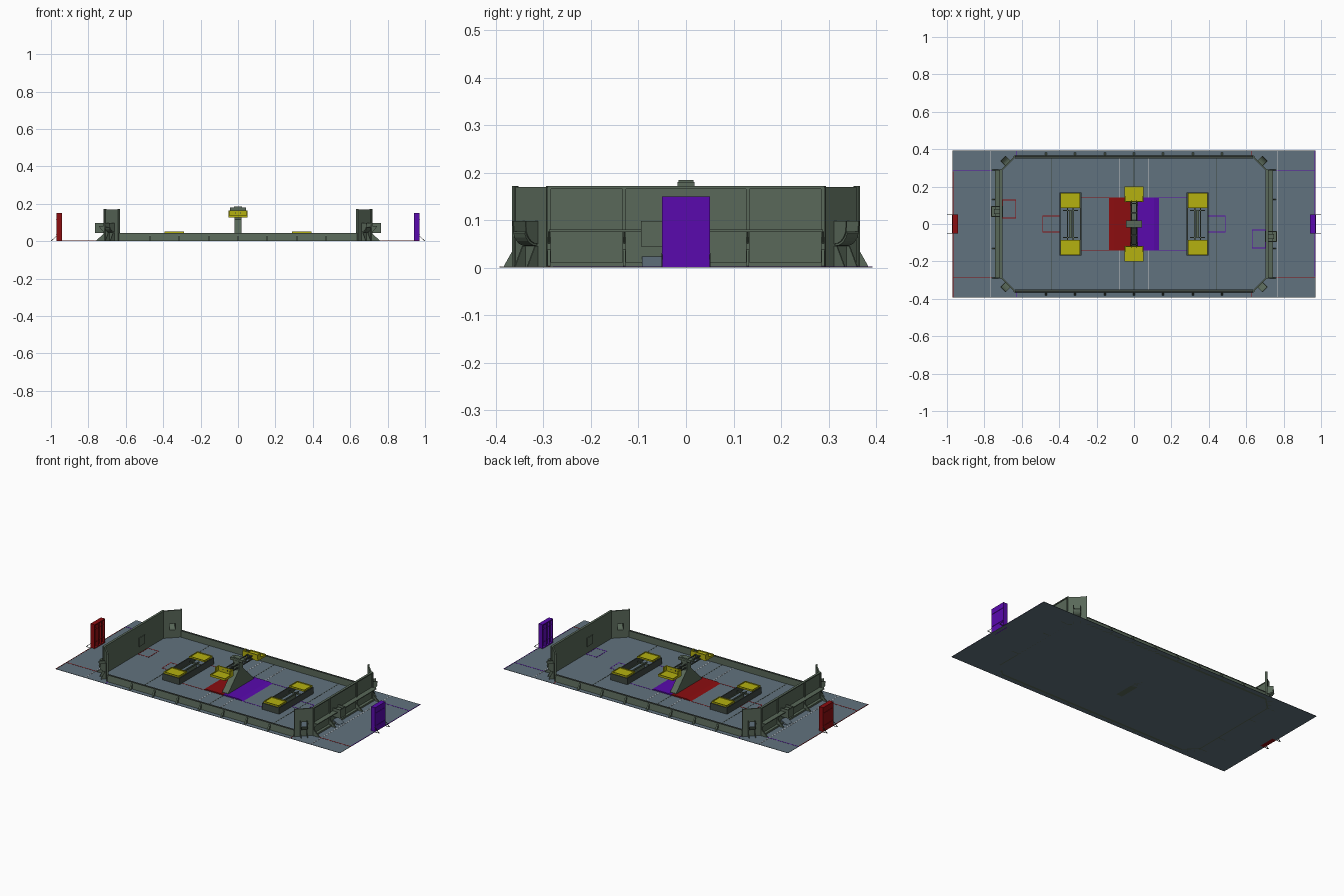
import bpy, bmesh, math
from mathutils import Matrix, Vector

if "Cube" in bpy.data.objects:
    bpy.data.objects.remove(bpy.data.objects["Cube"])


def material(name, col):
    m = bpy.data.materials.new(name)
    m.diffuse_color = (*col, 1)
    m.use_nodes = True
    m.node_tree.nodes["Principled BSDF"].inputs["Base Color"].default_value = m.diffuse_color
    return m


GREEN = material("green_metal", (0.10, 0.14, 0.10))
DARK = material("dark_metal", (0.05, 0.065, 0.055))
FLOOR = material("carpet", (0.12, 0.17, 0.21))
RED = material("red", (0.26, 0.004, 0.005))
PURPLE = material("purple", (0.10, 0.003, 0.42))
YELLOW = material("yellow", (0.46, 0.44, 0.005))
WHITE = material("white", (0.6, 0.6, 0.6))
I = Matrix.Identity(4)
TURN = Matrix.Rotation(math.pi, 4, 'Z')
FLIP = Matrix.Diagonal((1, -1, 1, 1))


def finish(name, bm, mat, M):
    bm.transform(M)
    bmesh.ops.recalc_face_normals(bm, faces=bm.faces)
    me = bpy.data.meshes.new(name)
    bm.to_mesh(me)
    bm.free()
    me.materials.append(mat)
    ob = bpy.data.objects.new(name, me)
    bpy.context.collection.objects.link(ob)
    return ob


def boxes(name, mat, specs, M=I):
    """One object from (x0, x1, y0, y1, z0, z1) boxes."""
    bm = bmesh.new()
    for x0, x1, y0, y1, z0, z1 in specs:
        T = Matrix.Translation(((x0 + x1) / 2, (y0 + y1) / 2, (z0 + z1) / 2))
        S = Matrix.Diagonal((x1 - x0, y1 - y0, z1 - z0, 1))
        bmesh.ops.create_cube(bm, size=1, matrix=T @ S)
    return finish(name, bm, mat, M)


def prism(name, mat, profile, spans, axis='x', M=I):
    """Extrude a profile along x (profile = y,z) or y (profile = x,z), once per span."""
    bm = bmesh.new()
    for a, b in spans:
        if axis == 'x':
            pts, step = [(a, p, q) for p, q in profile], Vector((b - a, 0, 0))
        else:
            pts, step = [(p, a, q) for p, q in profile], Vector((0, b - a, 0))
        f = bm.faces.new([bm.verts.new(p) for p in pts])
        ext = bmesh.ops.extrude_face_region(bm, geom=[f])['geom']
        bmesh.ops.translate(bm, vec=step, verts=[v for v in ext if isinstance(v, bmesh.types.BMVert)])
    return finish(name, bm, mat, M)


def outline(x0, x1, y0, y1, t, z0, z1):
    """Four boxes forming a rectangular frame."""
    return [(x0, x1, y0, y0 + t, z0, z1), (x0, x1, y1 - t, y1, z0, z1),
            (x0, x0 + t, y0 + t, y1 - t, z0, z1), (x1 - t, x1, y0 + t, y1 - t, z0, z1)]


Z = 0.002            # carpet top
T0, T1 = Z, Z + 0.0008
L = 0.004            # tape width

# carpet and its neutral lines
boxes("carpet", FLOOR, [(-.97, .97, -.392, .392, 0, Z)])
boxes("white_tape", WHITE, [(x - .0015, x + .0015, -.355, .355, T0, T1) for x in (-.077, .077)] +
      [(.768, .771, -.39, .39, T0, T1), (-.771, -.768, -.39, .39, T0, T1)])
boxes("carpet_seams", DARK, [(x - .002, x + .002, -.352, .352, T0, T1) for x in (-.44, 0, .44)])

posts = (-.47, -.315, -.155, 0, .155, .315, .47)

for M, tag, near, far in ((I, "right", PURPLE, RED), (TURN, "left", RED, PURPLE)):
    # floor tape
    boxes(tag + "_own_tape", near,
          [(.74, .97, .286, .286 + L, T0, T1), (.966, .97, -.28, .392, T0, T1),
           (.135, .285, .141, .145, T0, T1), (.135, .285, -.145, -.141, T0, T1)] +
          outline(.395, .49, -.045, .045, L, T0, T1), M)
    boxes(tag + "_other_tape", far,
          [(.74, .97, -.29, -.286, T0, T1), (.628, .632, -.39, -.362, T0, T1),
           (.628, .632, .362, .39, T0, T1)], M)
    boxes(tag + "_exchange_tape", near, outline(.63, .705, -.13, -.03, L, T0, T1), M)

    # side guardrail: sloped outer skin, top rail and triangular feet
    prism(tag + "_guardrail", GREEN,
          [(-.352, 0), (-.352, .042), (-.360, .042), (-.366, 0)], [(-.635, .635)], M=M)
    prism(tag + "_guardrail_feet", GREEN,
          [(-.360, 0), (-.360, .034), (-.366, .034), (-.383, .004), (-.383, 0)],
          [(x - .005, x + .005) for x in posts], M=M)
    boxes(tag + "_guardrail_top", DARK, [(-.635, .635, -.363, -.351, .040, .043)], M)

    # end wall with posts, shelf, rails and outside feet
    boxes(tag + "_end_wall", GREEN, [(.706, .713, -.29, .29, 0, .17)], M)
    seams = (-.288, -.13, .13, .288)
    boxes(tag + "_wall_posts", GREEN,
          [(.711, .720, y - .004, y + .004, 0, .17) for y in seams] +
          [(.704, .718, -.29, .29, .166, .172)], M)
    boxes(tag + "_wall_shelf", GREEN,
          [(.711, .744, -.288, .288, .075, .080), (.711, .730, -.288, .288, .002, .012)], M)
    prism(tag + "_shelf_brackets", GREEN,
          [(.711, .076), (.742, .076), (.711, .040)],
          [(y - .002, y + .002) for y in seams], 'y', M)
    prism(tag + "_wall_feet", GREEN,
          [(.711, 0), (.711, .040), (.718, .040), (.758, .004), (.758, 0)],
          [(y - .003, y + .003) for y in seams], 'y', M)

    # exchange box hanging on the wall, with a return ramp below
    boxes(tag + "_exchange_box", GREEN,
          outline(.70, .764, -.095, -.038, .004, .045, .098) +
          [(.704, .760, -.091, -.042, .045, .049), (.720, .748, -.08, -.053, .049, .09)], M)
    prism(tag + "_exchange_ramp", FLOOR, [(.713, 0), (.713, .024), (.755, .003), (.755, 0)],
          [(-.093, -.045)], 'y', M)

    # angled corner panels with a feed slot and a chute outside
    for C, side in ((M, "front"), (M @ FLIP, "back")):
        D = C @ Matrix.Translation((.6725, -.3225, 0)) @ Matrix.Rotation(math.radians(45), 4, 'Z')
        h, w = .053, .017
        boxes(f"{tag}_{side}_corner_panel", GREEN,
              [(-h, -w, -.004, .004, 0, .17), (w, h, -.004, .004, 0, .17),
               (-w, w, -.004, .004, 0, .05), (-w, w, -.004, .004, .088, .17),
               (-h, -h + .006, -.008, .004, 0, .172), (h - .006, h, -.008, .004, 0, .172)], D)
        # curved chute floor between two cheeks
        arc = [(-.004 - .036 * math.sin(a), .086 - .036 * math.cos(a))
               for a in [math.radians(15 * i) for i in range(6)]]
        prism(f"{tag}_{side}_chute_floor", GREEN,
              arc + [(y - .002, z - .004) for y, z in reversed(arc)], [(-w, w)], M=D)
        prism(f"{tag}_{side}_chute_cheeks", GREEN,
              arc + [(-.040, .098), (-.004, .098)], [(-w - .003, -w), (w, w + .003)], M=D)
        prism(f"{tag}_{side}_chute_stand", GREEN,
              [(-.004, .0), (-.004, .046), (-.012, .046), (-.034, .004), (-.034, 0)],
              [(-w - .003, -w), (w, w + .003)], M=D)

    # free-standing coloured panel with ribs and stabiliser legs
    boxes(tag + "_column_panel", near,
          [(.956, .970, -.05, .05, 0, .15), (.942, .956, -.05, .05, 0, .006),
           (.942, .956, -.05, .05, .144, .15)] +
          [(.942, .956, y - .002, y + .002, .006, .144) for y in (-.048, -.016, .016, .048)] +
          [(.948, .972, -.05, .05, z - .001, z + .001) for z in (.037, .115)], M)
    leg = [(.968, .028), (.968, .031), (1.0, .002), (1.0, 0), (.968, 0), (.968, .002), (.996, .002)]
    prism(tag + "_column_legs", DARK, leg, [(-.052, -.049), (.049, .052)], 'y', M)

    # low balance: fenced base, cross beam and two plates
    boxes(tag + "_switch_fence", DARK,
          outline(.282, .398, -.168, .168, .006, Z, .041), M)
    boxes(tag + "_switch_beam", GREEN,
          [(.322, .328, -.085, .085, .030, .038), (.352, .358, -.085, .085, .030, .038),
           (.30, .38, -.075, -.069, .020, .030), (.30, .38, .069, .075, .020, .030),
           (.332, .348, -.07, .07, Z, .022)], M)
    for y0, y1 in ((-.165, -.085), (.085, .165)):
        boxes(tag + "_switch_plate", YELLOW,
              [(.288, .392, y0, y1, .042, .047)] + outline(.288, .392, y0, y1, .004, .047, .052), M)

    # half of the central platform, with sloping edges
    prism(tag + "_platform", near, [(0, 0), (0, .009), (.108, .009), (.135, Z)], [(-.143, .143)], 'y', M)

    # high balance plate with raised inner rim
    boxes(tag + "_scale_plate", YELLOW,
          [(-.052, .052, -.2, -.12, .127, .134)] + outline(-.052, .052, -.2, -.12, .004, .134, .140) +
          [(-.052, .052, -.124, -.118, .140, .165), (-.052, -.046, -.15, -.124, .140, .165),
           (.046, .052, -.15, -.124, .140, .165)], M)

# central tower: tapering fin, column, cap and balance arm
prism("tower_fin", GREEN,
      [(-.125, 0), (-.125, .012), (-.022, .115), (.022, .115), (.125, .012), (.125, 0)],
      [(-.02, .02)])
boxes("tower_column", GREEN, [(-.02, .02, -.02, .02, .1, .17)])
boxes("tower_cap", GREEN, [(-.042, .042, -.018, .018, .165, .180), (-.022, .022, -.016, .016, .180, .185)])
boxes("tower_arm", DARK,
      [(x - .003, x + .003, -.125, .125, z, z + .006) for x in (-.014, .014) for z in (.128, .148)] +
      [(-.014, .014, y - .003, y + .003, .128, .154) for y in (-.11, -.06, .06, .11)])
